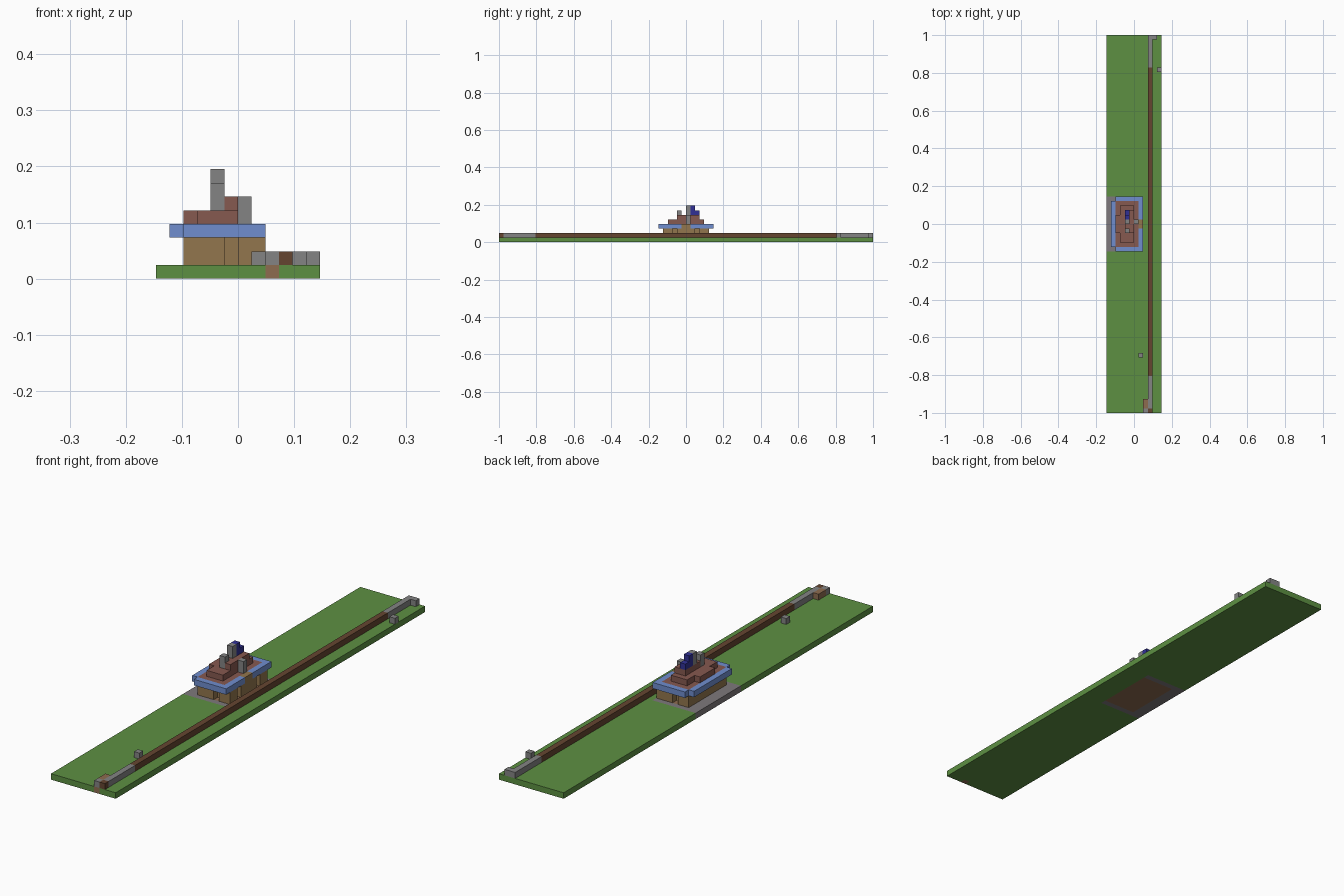
import bpy
import bmesh

cube = bpy.data.objects.get("Cube")
if cube:
    bpy.data.objects.remove(cube)

U = 2 / 82  # one block


def material(name, r, g, b):
    m = bpy.data.materials.new(name)
    m.use_nodes = True
    m.diffuse_color = (r, g, b, 1)
    m.node_tree.nodes["Principled BSDF"].inputs["Base Color"].default_value = (r, g, b, 1)
    return m


grass = material("grass green", 0.11, 0.28, 0.055)
stone = material("stone grey", 0.23, 0.23, 0.23)
paving = material("paving grey", 0.21, 0.19, 0.2)
timber = material("timber tan", 0.29, 0.18, 0.075)
wood = material("dark wood", 0.13, 0.06, 0.03)
brick = material("brick brown", 0.24, 0.1, 0.08)
slate = material("roof blue", 0.16, 0.27, 0.62)
navy = material("deep blue", 0.03, 0.03, 0.3)
dirt = material("dirt brown", 0.27, 0.15, 0.08)


def blocks(name, mat, *boxes):
    """Boxes as (x0, x1, y0, y1, z0, z1), counted in blocks."""
    bm = bmesh.new()
    for x0, x1, y0, y1, z0, z1 in boxes:
        verts = bmesh.ops.create_cube(bm, size=1)["verts"]
        for v in verts:
            v.co.x = (x1 if v.co.x > 0 else x0) * U
            v.co.y = (y1 if v.co.y > 0 else y0) * U
            v.co.z = (z1 if v.co.z > 0 else z0) * U
    mesh = bpy.data.meshes.new(name)
    bm.to_mesh(mesh)
    bm.free()
    mesh.materials.append(mat)
    ob = bpy.data.objects.new(name, mesh)
    bpy.context.collection.objects.link(ob)
    return ob


# Ground slab, tiled around the patches set into it
blocks("lawn", grass,
       (-6, 2, -41, -40, 0, 1), (3, 6, -41, -40, 0, 1),
       (-6, 6, -40, -6, 0, 1), (2, 6, -6, 6, 0, 1), (-6, 6, 6, 41, 0, 1))
blocks("dirt_patch", dirt, (2, 3, -41, -40, 0, 1))
blocks("house_floor", dirt, (-4, 2, -5, 5, 0, 1))
blocks("paving_border", paving, (-6, -4, -6, 6, 0, 1),
       (-4, 2, -6, -5, 0, 1), (-4, 2, 5, 6, 0, 1))

# Long rail with stone ends
blocks("rail", wood, (3, 4, -33, 34, 1, 2))
blocks("rail_tip", wood, (3, 4, -41, -40, 1, 2))
blocks("rail_stone_ends", stone, (3, 4, -40, -33, 1, 2),
       (3, 4, 34, 41, 1, 2), (4, 5, 40, 41, 1, 2))
blocks("end_stone", stone, (2, 3, -41, -40, 1, 2))
blocks("end_post", dirt, (2, 3, -40, -38, 1, 2))
blocks("loose_stones", stone, (1, 2, -29, -28, 1, 2), (5, 6, 33, 34, 1, 2))

# House walls: solid core with posts standing one block proud
posts = [(-4, -1, -5, -4, 1, 3), (0, 2, -5, -4, 1, 3),
         (-4, -2, 4, 5, 1, 3), (-1, 2, 4, 5, 1, 3)]
posts += [(1, 2, y, y + 1, 1, 3) for y in (-4, -2, -1, 0, 1, 3)]
blocks("house_walls", timber, (-4, 1, -4, 4, 1, 3), *posts)

# Roof: blue eaves around a brown middle
blocks("roof_eaves", slate, (-5, -4, -5, 5, 3, 4),
       (-4, 2, -6, -5, 3, 4), (-4, 2, 5, 6, 3, 4),
       (1, 2, -5, -1, 3, 4), (1, 2, 1, 5, 3, 4))
blocks("eaves_gap", timber, (1, 2, -1, 1, 3, 4))
blocks("roof_middle", brick, (-4, 1, -5, 5, 3, 4))
blocks("roof_step", brick, (-3, 0, -4, 4, 4, 5), (-4, -3, -2, 2, 4, 5))
blocks("roof_ridge", brick, (-2, 0, -1, 3, 5, 6), (-1, 0, -2, -1, 5, 6))

# Chimneys and smoke
blocks("chimneys", stone, (-2, -1, -2, -1, 5, 7), (-2, -1, 0, 1, 6, 8),
       (0, 1, 0, 1, 4, 6))
blocks("smoke", navy, (-2, -1, 1, 2, 6, 8), (-2, -1, 2, 3, 6, 7))
